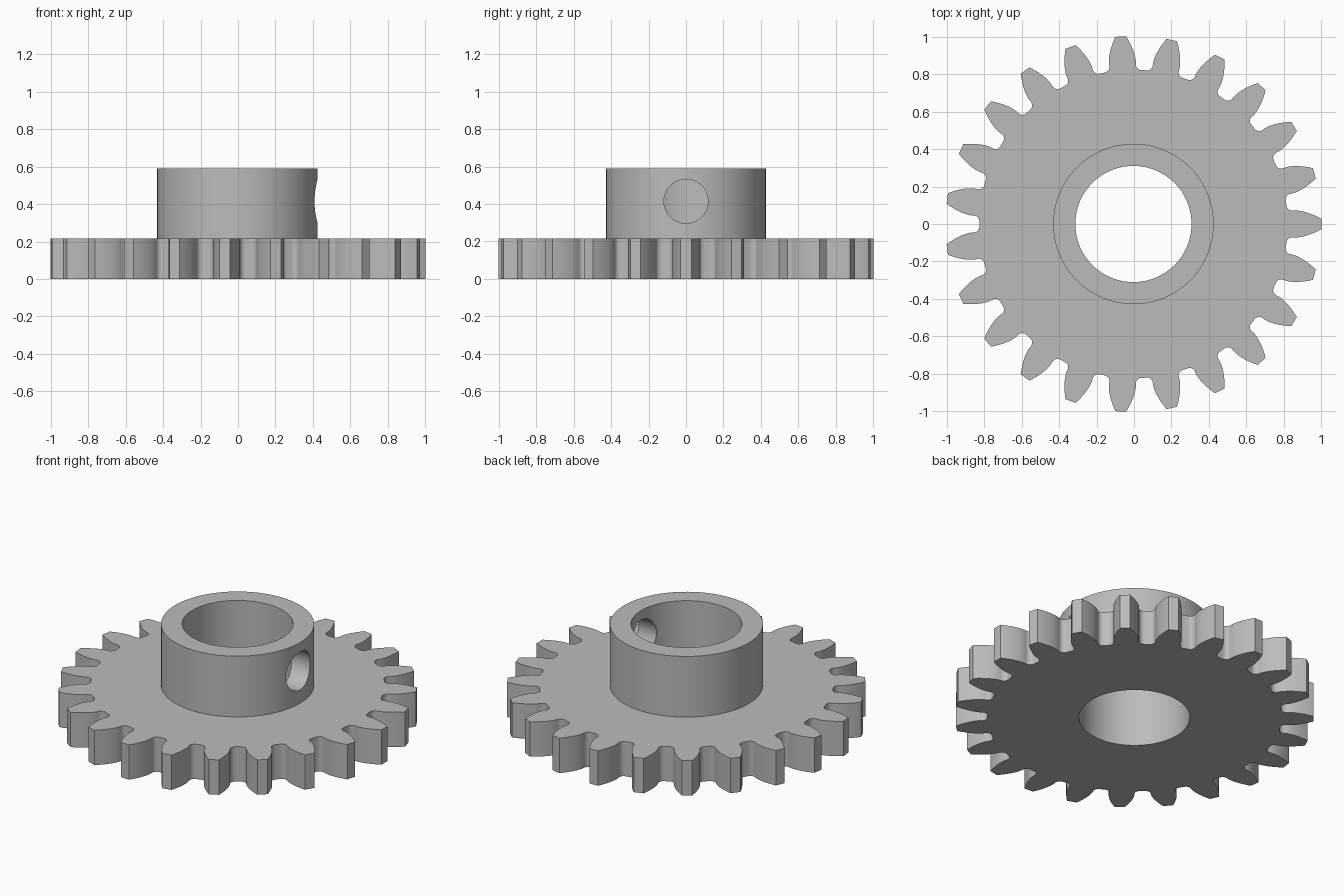
import bpy, bmesh
from math import pi, sin, cos, tan, acos, asin, sqrt, radians
from mathutils import Matrix

cube = bpy.data.objects.get("Cube")
if cube:
    bpy.data.objects.remove(cube, do_unlink=True)

# Main dimensions
TEETH = 23
TIP_R = 1.003
MODULE = 2 * TIP_R / (TEETH + 2)
PITCH_R = MODULE * TEETH / 2
BASE_R = PITCH_R * cos(radians(20))
ROOT_R = PITCH_R - 1.25 * MODULE
FILLET = 0.03
PLATE_H, HUB_H = 0.215, 0.59
HUB_R, BORE_R = 0.428, 0.31
HOLE_R, HOLE_Z = 0.118, 0.415
CENTRE_X = -0.003

steel = bpy.data.materials.new("plain grey")
grey = (0.5, 0.5, 0.5, 1)
steel.diffuse_color = grey
steel.use_nodes = True
steel.node_tree.nodes["Principled BSDF"].inputs["Base Color"].default_value = grey


def add_object(name, bm):
    bmesh.ops.recalc_face_normals(bm, faces=bm.faces)
    mesh = bpy.data.meshes.new(name)
    bm.to_mesh(mesh)
    bm.free()
    mesh.materials.append(steel)
    obj = bpy.data.objects.new(name, mesh)
    bpy.context.collection.objects.link(obj)
    return obj


def cylinder(name, radius, low, high, segments=96, turn=Matrix()):
    bm = bmesh.new()
    place = turn @ Matrix.Translation((0, 0, (low + high) / 2))
    bmesh.ops.create_cone(bm, cap_ends=True, segments=segments, radius1=radius,
                          radius2=radius, depth=high - low, matrix=place)
    return add_object(name, bm)


def involute(angle):
    return tan(angle) - angle


def half_tooth():
    """Polar (radius, angle) points from the root up one flank to the tip."""
    base_half = pi / (2 * TEETH) + involute(radians(20))
    # Rounded corner between root circle and flank
    centre_r = ROOT_R + FILLET
    centre_a = base_half + asin(FILLET / centre_r)
    points = [(ROOT_R, pi / TEETH)]
    start, end = pi, pi + pi / 2 + (centre_a - base_half)
    for i in range(7):
        t = start + (end - start) * i / 6
        x, y = centre_r + FILLET * cos(t), FILLET * sin(t)
        points.append((sqrt(x * x + y * y), centre_a + asin(y / sqrt(x * x + y * y))))
    # Involute flank
    for i in range(9):
        r = BASE_R + (TIP_R - BASE_R) * i / 8
        points.append((r, base_half - involute(acos(min(1, BASE_R / r)))))
    return points


def gear_plate():
    flank = half_tooth()
    tooth = [(r, -a) for r, a in flank] + [(r, a) for r, a in flank[:0:-1]]
    bm = bmesh.new()
    outline = []
    for n in range(TEETH):
        turn = 2 * pi * n / TEETH
        outline += [bm.verts.new((r * cos(a + turn), r * sin(a + turn), 0)) for r, a in tooth]
    face = bm.faces.new(outline)
    top = bmesh.ops.extrude_face_region(bm, geom=[face])["geom"]
    bmesh.ops.translate(bm, vec=(0, 0, PLATE_H),
                        verts=[v for v in top if isinstance(v, bmesh.types.BMVert)])
    return add_object("toothed_gear", bm)


def combine(target, tool, operation):
    mod = target.modifiers.new(operation.lower(), 'BOOLEAN')
    mod.operation, mod.solver, mod.object = operation, 'EXACT', tool
    bpy.context.view_layer.objects.active = target
    bpy.ops.object.modifier_apply(modifier=mod.name)
    bpy.data.objects.remove(tool, do_unlink=True)


# Toothed plate with hub, bore and a set-screw hole through the +x hub wall
gear = gear_plate()
combine(gear, cylinder("hub", HUB_R, PLATE_H / 2, HUB_H), 'UNION')
combine(gear, cylinder("bore", BORE_R, -0.2, 1), 'DIFFERENCE')
sideways = Matrix.Translation((0, 0, HOLE_Z)) @ Matrix.Rotation(pi / 2, 4, 'Y')
combine(gear, cylinder("screw_hole", HOLE_R, 0, 0.7, 48, sideways), 'DIFFERENCE')

gear.location.x = CENTRE_X
bpy.ops.object.select_all(action='DESELECT')
gear.select_set(True)
bpy.context.view_layer.objects.active = gear
bpy.ops.object.shade_smooth_by_angle(angle=radians(30))
